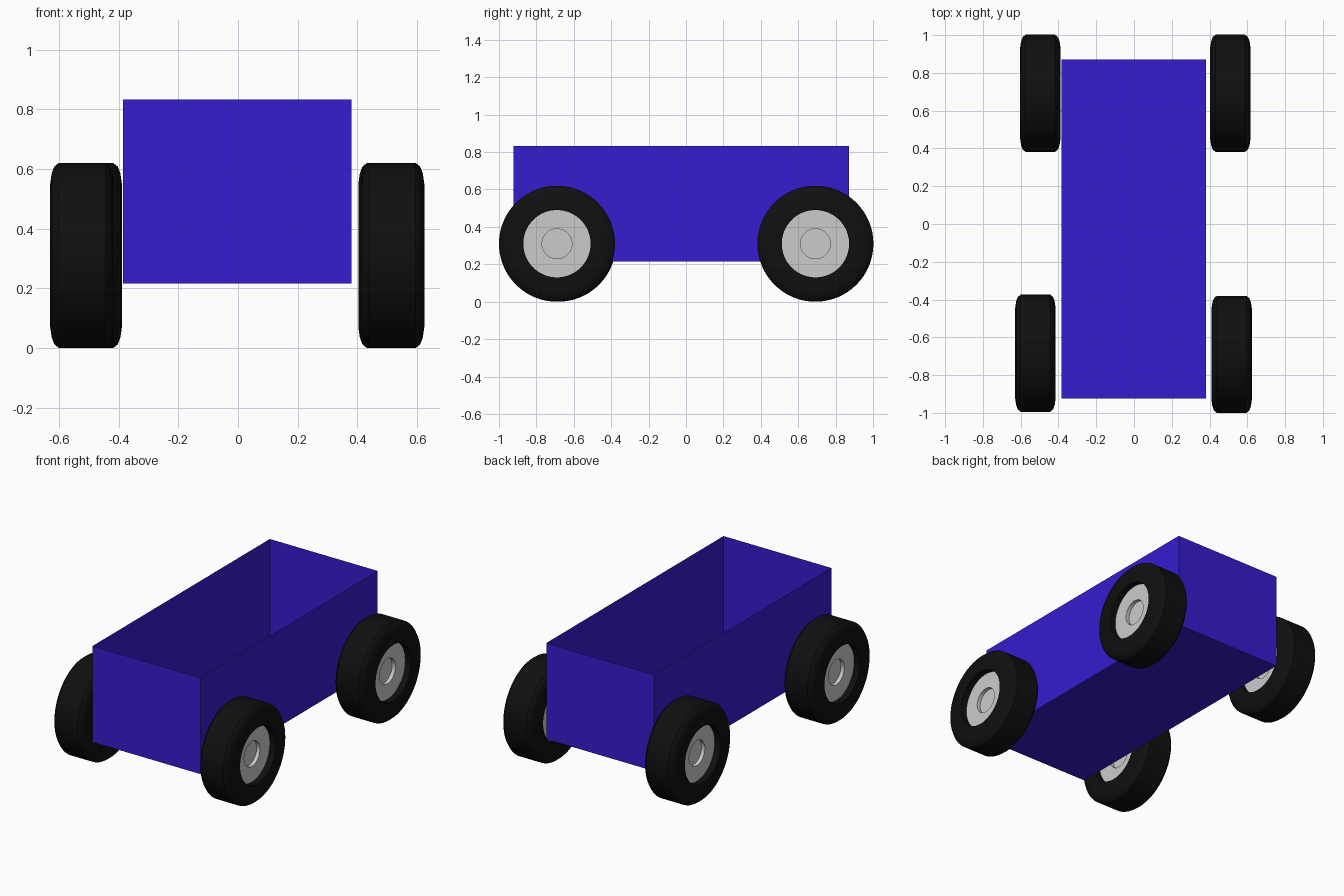
import bpy, bmesh
from math import cos, sin, tau, radians

if "Cube" in bpy.data.objects:
    bpy.data.objects.remove(bpy.data.objects["Cube"])

SIDES = 64
RADIUS = 0.31


def material(name, color):
    m = bpy.data.materials.new(name)
    m.diffuse_color = color
    m.use_nodes = True
    m.node_tree.nodes["Principled BSDF"].inputs["Base Color"].default_value = m.diffuse_color
    return m


blue = material("blue_paint", (0.035, 0.012, 0.62, 1))
black = material("black_rubber", (0.005, 0.005, 0.005, 1))


def add_object(name, bm, loc, mat=None, smooth=False):
    bmesh.ops.remove_doubles(bm, verts=bm.verts, dist=1e-5)
    mesh = bpy.data.meshes.new(name)
    bm.to_mesh(mesh)
    bm.free()
    ob = bpy.data.objects.new(name, mesh)
    ob.location = loc
    bpy.context.collection.objects.link(ob)
    if mat:
        mesh.materials.append(mat)
    if smooth:
        bpy.ops.object.select_all(action='DESELECT')
        ob.select_set(True)
        bpy.context.view_layer.objects.active = ob
        bpy.ops.object.shade_smooth_by_angle(angle=radians(30))
    return ob


def lathe(name, profile, loc, mat=None, closed=False):
    """Revolve (x, radius) points around the x axis."""
    bm = bmesh.new()
    rings = [[bm.verts.new((x, r * cos(tau * i / SIDES), r * sin(tau * i / SIDES)))
              for i in range(SIDES)] for x, r in profile]
    pairs = list(zip(rings, rings[1:]))
    if closed:
        pairs.append((rings[-1], rings[0]))
    for a, b in pairs:
        for i in range(SIDES):
            j = (i + 1) % SIDES
            bm.faces.new((a[i], a[j], b[j], b[i]))
    if not closed:
        bm.faces.new(rings[0])
        bm.faces.new(rings[-1])
    bmesh.ops.recalc_face_normals(bm, faces=bm.faces)
    return add_object(name, bm, loc, mat, True)


def mirrored(half):
    return half + [(-x, r) for x, r in reversed(half)]


# Wagon tub: thin-walled box with an open top
bm = bmesh.new()
bmesh.ops.create_cube(bm, size=1)
for v in bm.verts:
    v.co.x *= 0.765
    v.co.y *= 1.795
    v.co.z *= 0.617
top = [f for f in bm.faces if f.normal.z > 0.9]
bmesh.ops.delete(bm, geom=top, context='FACES_ONLY')
add_object("wagon_tub", bm, (-0.002, -0.026, 0.2155 + 0.617 / 2), blue)

# Tyre section with rounded shoulders, and dished hub with a sunken centre
tyre = mirrored([(0.064, 0.18), (0.107, 0.18), (0.107, 0.24), (0.102, 0.275),
                 (0.093, 0.298), (0.078, RADIUS)])
hub = mirrored([(0.042, 0.08), (0.066, 0.08), (0.066, 0.18)])

# Four wheels, each with its own slight offset
wheels = {
    "front_left": (-0.522, -0.684),
    "front_right": (0.517, -0.69),
    "back_left": (-0.496, 0.692),
    "back_right": (0.51, 0.692),
}
for name, (x, y) in wheels.items():
    lathe(name + "_tyre", tyre, (x, y, RADIUS), black, closed=True)
    lathe(name + "_hub", hub, (x, y, RADIUS))
